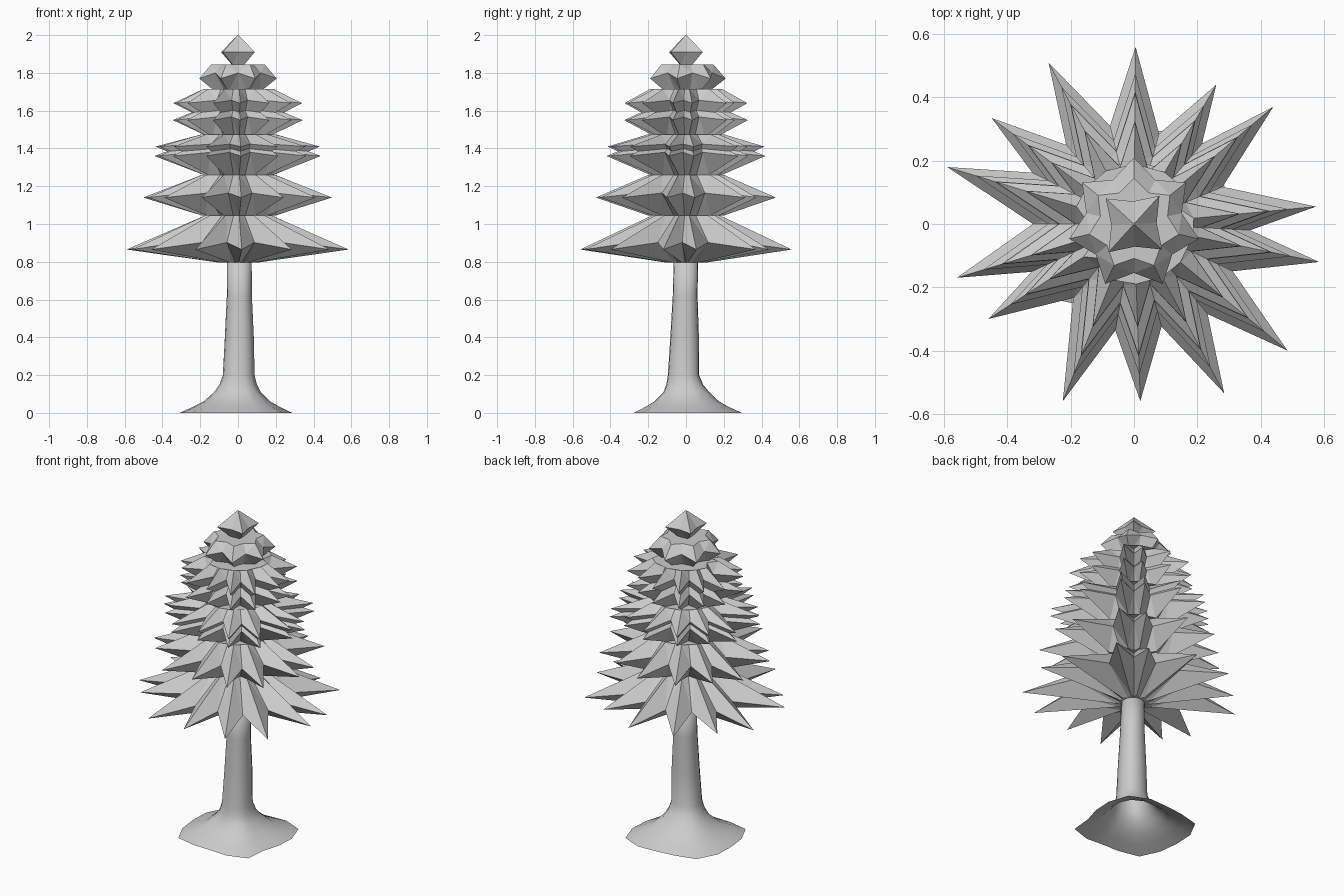
import bpy, bmesh
from math import sin, cos, pi, atan2, hypot

if "Cube" in bpy.data.objects:
    bpy.data.objects.remove(bpy.data.objects["Cube"])


def skin(name, rings, cap_bottom=True, cap_top=True, smooth=False):
    """Join equal-length rings of points (bottom to top) into one surface."""
    bm = bmesh.new()
    vs = [[bm.verts.new(p) for p in ring] for ring in rings]
    n = len(rings[0])
    for a, b in zip(vs, vs[1:]):
        for i in range(n):
            j = (i + 1) % n
            bm.faces.new((a[i], a[j], b[j], b[i]))
    if cap_bottom:
        bm.faces.new(vs[0][::-1])
    if cap_top:
        bm.faces.new(vs[-1])
    bmesh.ops.triangulate(bm, faces=[f for f in bm.faces if len(f.verts) > 3 and not smooth])
    for f in bm.faces:
        f.smooth = smooth
    me = bpy.data.meshes.new(name)
    bm.to_mesh(me)
    bm.free()
    ob = bpy.data.objects.new(name, me)
    bpy.context.collection.objects.link(ob)
    return ob


def star_tier(name, tips, scale, z_bot, z_tip, z_top, r_bot, r_top, valley=0.58,
              lift=0.2, inner=0.75):
    """Ring of diamond-section spikes; tips is a list of (angle, radius)."""
    z_val = z_tip + lift * (z_top - z_tip)
    low, mid, top = [], [], []
    n = len(tips)
    for i, (a, r) in enumerate(tips):
        a2, r2 = tips[(i + 1) % n]
        if a2 < a:
            a2 += 2 * pi
        av, rv = (a + a2) / 2, (r + r2) / 2 * valley
        # narrow gaps between tips have shallower valleys
        rv *= 1.12 - 0.25 * ((a2 - a) * n / (2 * pi) - 0.5)
        for ang, rad, z, k in ((a, r, z_tip, 1), (av, rv, z_val, inner)):
            low.append((k * r_bot * cos(ang), k * r_bot * sin(ang), z_bot))
            mid.append((rad * scale * cos(ang), rad * scale * sin(ang), z))
            top.append((k * r_top * cos(ang), k * r_top * sin(ang), z_top))
    return skin(name, [low, mid, top])


# Trunk with a flared, uneven, open root skirt
outline = [.28, .31, .345, .32, .29, .30, .345, .33, .31, .32, .34, .29, .27, .30, .335, .27]
profile = [(0, 1, 0, 0), (.03, .79, 0, 0), (.06, .60, 0, 0), (.11, .42, 0, 0),
           (.15, .335, .003, -.008), (.20, .285, .005, -.014), (.40, .26, .008, -.008),
           (.62, .225, .008, -.005), (.85, .22, .008, 0)]
rings = []
for z, s, ox, oy in profile:
    ring = []
    for i, r in enumerate(outline):
        a = 2 * pi * i / len(outline)
        rad = s * (.295 + (r - .295) * s)
        ring.append((ox + rad * cos(a), oy + rad * sin(a), z))
    rings.append(ring)
skin("trunk", rings, cap_bottom=False, smooth=True)

# Shared spike tips of the foliage, as seen from above
xy = [(.575, .055), (.44, .37), (.26, .44), (.005, .56), (-.27, .51), (-.45, .335),
      (-.59, .18), (-.56, -.17), (-.46, -.30), (-.225, -.56), (.02, -.56),
      (.285, -.535), (.485, -.40), (.585, -.12)]
tips = [(atan2(y, x) % (2 * pi), hypot(x, y)) for x, y in xy]

# Foliage tiers: scale, bottom, tip height, top, bottom radius, top radius
tiers = [(1.00, .795, .865, 1.05, .10, .17),
         (.85, 1.045, 1.14, 1.26, .20, .20),
         (.75, 1.26, 1.36, 1.46, .19, .18),
         (.74, 1.30, 1.41, 1.475, .18, .20),
         (.585, 1.46, 1.55, 1.635, .16, .14),
         (.58, 1.53, 1.64, 1.715, .13, .19)]
for k, t in enumerate(tiers):
    star_tier(f"foliage_tier_{k + 1}", tips, *t)

# Seven-pointed collar
collar = [(2 * pi * i / 7 + pi / 2 - 2 * pi / 7 * 2, .21) for i in range(7)]
star_tier("foliage_collar", collar, 1, 1.70, 1.77, 1.845, .12, .145, valley=.74, lift=.4)

# Four-pointed bud at the top
bud = [(pi / 4 + .05 + i * pi / 2, .12) for i in range(4)]
star_tier("top_bud", bud, 1, 1.84, 1.91, 2.0, .04, .004, valley=.6, lift=0)
